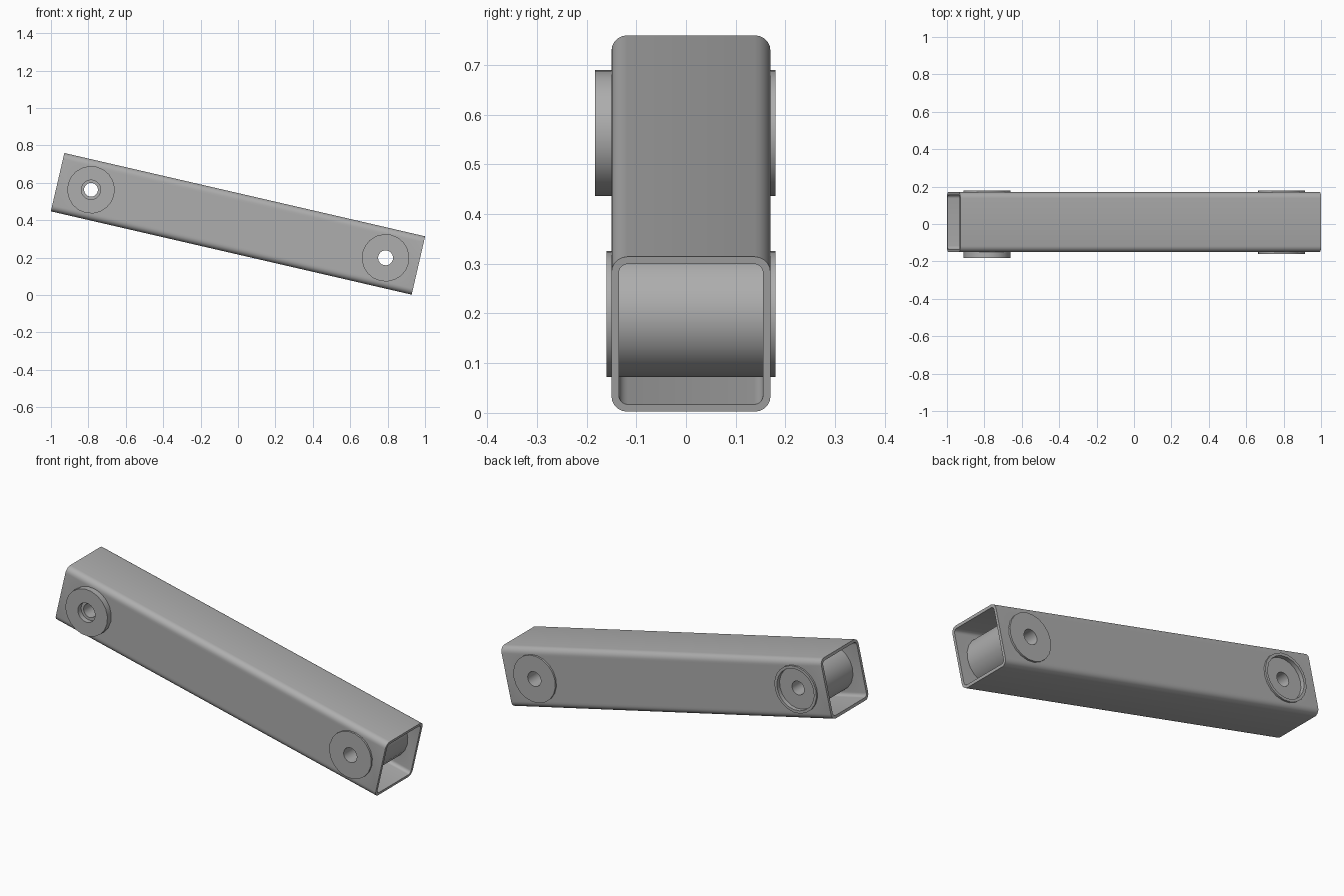
import bpy, bmesh, math
from mathutils import Matrix, Vector

if "Cube" in bpy.data.objects:
    bpy.data.objects.remove(bpy.data.objects["Cube"], do_unlink=True)

MID_Y = 0.01
TILT = math.radians(13)

steel = bpy.data.materials.new("grey steel")
steel.use_nodes = True
grey = (0.42, 0.42, 0.42, 1)
steel.diffuse_color = grey
steel.node_tree.nodes["Principled BSDF"].inputs["Base Color"].default_value = grey


def make_object(name, bm, matrix):
    bmesh.ops.recalc_face_normals(bm, faces=bm.faces)
    mesh = bpy.data.meshes.new(name)
    bm.to_mesh(mesh)
    bm.free()
    mesh.materials.append(steel)
    obj = bpy.data.objects.new(name, mesh)
    obj.matrix_world = matrix
    bpy.context.collection.objects.link(obj)
    return obj


def smooth(obj):
    bpy.ops.object.select_all(action='DESELECT')
    obj.select_set(True)
    bpy.context.view_layer.objects.active = obj
    bpy.ops.object.shade_smooth_by_angle(angle=math.radians(32))


def rounded_square(half, radius, steps=5):
    points = []
    for corner in range(4):
        base = corner * math.pi / 2
        cx = math.copysign(half - radius, math.cos(base + math.pi / 4))
        cy = math.copysign(half - radius, math.sin(base + math.pi / 4))
        for i in range(steps + 1):
            a = base + i / steps * math.pi / 2
            points.append((cx + radius * math.cos(a), cy + radius * math.sin(a)))
    return points


def lathe(name, profile, centre, sides):
    # Closed (radius, y) profile turned around the y axis
    bm = bmesh.new()
    rings = []
    for k in range(sides):
        a = 2 * math.pi * k / sides
        rings.append([bm.verts.new((r * math.cos(a), y, r * math.sin(a))) for r, y in profile])
    n = len(profile)
    for k in range(sides):
        p, q = rings[k], rings[(k + 1) % sides]
        for i in range(n):
            j = (i + 1) % n
            bm.faces.new((p[i], p[j], q[j], q[i]))
    matrix = Matrix.Translation(centre) @ Matrix.Rotation(TILT, 4, 'Y')
    return make_object(name, bm, matrix)


# Square tube, hollow and open at both ends
bm = bmesh.new()
loops = []
for half, radius in ((0.16, 0.032), (0.145, 0.018)):
    for x in (-0.99, 0.99):
        loops.append([bm.verts.new((x, u, v)) for u, v in rounded_square(half, radius)])
outer_a, outer_b, inner_a, inner_b = loops
for p, q in ((outer_a, outer_b), (outer_b, inner_b), (inner_b, inner_a), (inner_a, outer_a)):
    for i in range(len(p)):
        j = (i + 1) % len(p)
        bm.faces.new((p[i], p[j], q[j], q[i]))
tube = make_object("square_tube", bm,
                   Matrix.Translation((0, MID_Y, 0.381)) @ Matrix.Rotation(TILT, 4, 'Y'))

# Bushing seats cut through the side walls
centres = (Vector((-0.786, 0, 0.563)), Vector((0.789, 0, 0.199)))
for centre in centres:
    bm = bmesh.new()
    bmesh.ops.create_cone(bm, cap_ends=True, segments=20, radius1=0.119, radius2=0.119, depth=0.6,
                          matrix=Matrix.Rotation(math.pi / 2, 4, 'X'))
    cutter = make_object("seat_cutter", bm, Matrix.Translation(centre))
    cutter.hide_render = True
    cut = tube.modifiers.new("seat", 'BOOLEAN')
    cut.operation = 'DIFFERENCE'
    cut.solver = 'EXACT'
    cut.object = cutter
    bpy.context.view_layer.objects.active = tube
    bpy.ops.object.modifier_apply(modifier=cut.name)
    bpy.data.objects.remove(cutter, do_unlink=True)
smooth(tube)

# Upper bushing: stepped bore at the front, shallow cup at the back
upper = lathe("upper_bushing", [
    (0.052, -0.183), (0.127, -0.183), (0.127, 0.18), (0.112, 0.18),
    (0.112, 0.157), (0.037, 0.157), (0.037, -0.155), (0.052, -0.155)], centres[0], 20)

# Lower bushing: plain bore, flush flanges
lower = lathe("lower_bushing", [
    (0.04, -0.16), (0.127, -0.16), (0.127, 0.18), (0.04, 0.18)], centres[1], 20)
for bushing in (upper, lower):
    smooth(bushing)
